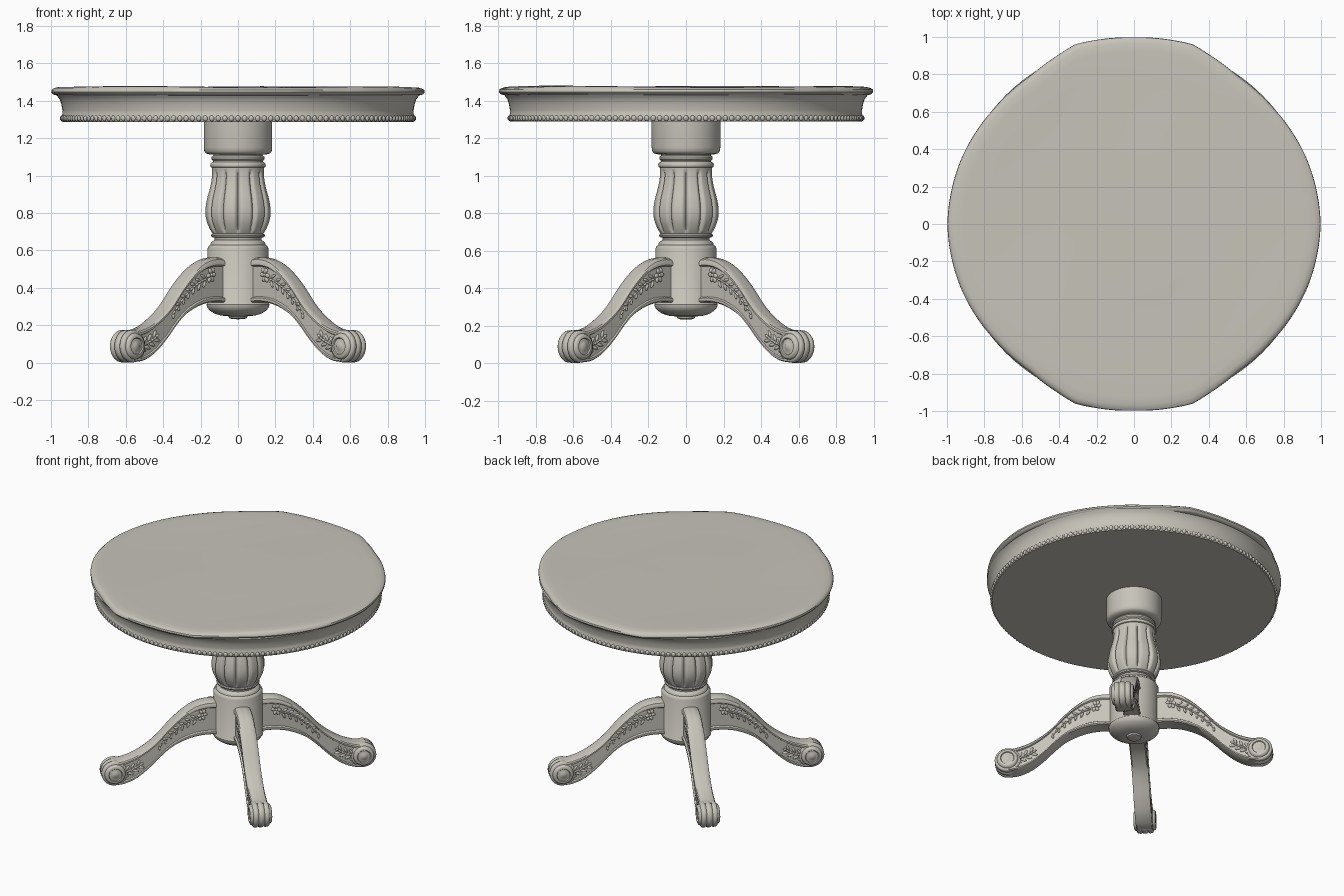
import bpy, bmesh, math
from mathutils import Matrix, Vector

if "Cube" in bpy.data.objects:
    bpy.data.objects.remove(bpy.data.objects["Cube"])

mat = bpy.data.materials.new("pale stone grey")
mat.diffuse_color = (0.57, 0.55, 0.49, 1)
mat.use_nodes = True
mat.node_tree.nodes["Principled BSDF"].inputs["Base Color"].default_value = mat.diffuse_color


def finish(name, bm, angle=40):
    bmesh.ops.remove_doubles(bm, verts=bm.verts, dist=1e-5)
    bmesh.ops.recalc_face_normals(bm, faces=bm.faces)
    me = bpy.data.meshes.new(name)
    bm.to_mesh(me)
    bm.free()
    me.materials.append(mat)
    me.shade_smooth()
    me.set_sharp_from_angle(angle=math.radians(angle))
    ob = bpy.data.objects.new(name, me)
    bpy.context.collection.objects.link(ob)
    return ob


def spline(pts, n):
    """Catmull-Rom through pts, n samples per span."""
    p = [Vector(q) for q in pts]
    p = [2 * p[0] - p[1]] + p + [2 * p[-1] - p[-2]]
    out = []
    for i in range(1, len(p) - 2):
        a, b, c, d = p[i - 1:i + 3]
        for k in range(n):
            t = k / n
            out.append(0.5 * (2 * b + (c - a) * t + (2 * a - 5 * b + 4 * c - d) * t * t
                              + (3 * b - a - 3 * c + d) * t ** 3))
    return out + [p[-2]]


def at(curve, t):
    f = t * (len(curve) - 1)
    i = min(int(f), len(curve) - 2)
    return curve[i].lerp(curve[i + 1], f - i)


def skin(bm, rows, closed=True):
    vs = [[bm.verts.new(c) for c in row] for row in rows]
    n = len(vs[0])
    for a, b in zip(vs, vs[1:]):
        for j in range(n if closed else n - 1):
            bm.faces.new((a[j], a[(j + 1) % n], b[(j + 1) % n], b[j]))
    return vs


def lathe(name, profile, segs, shape=lambda r, z, a: (r, z), angle=40):
    bm = bmesh.new()
    rows = []
    for r, z in profile:
        row = []
        for k in range(segs):
            a = 2 * math.pi * k / segs
            rr, zz = shape(r, z, a)
            row.append((rr * math.cos(a), rr * math.sin(a), zz))
        rows.append(row)
    skin(bm, rows)
    return finish(name, bm, angle)


def blob(bm, matrix, sub=2):
    bmesh.ops.create_icosphere(bm, subdivisions=sub, radius=1, matrix=matrix)


# Table top: slightly uneven round outline with a gently wavy surface
OUTLINE = [(0, 1.0), (20, .99), (40, .972), (55, .968), (65, .99), (72, 1.013), (79, 1.006), (90, 1.0)]


def uneven(r, z, a):
    d = math.degrees(math.atan2(abs(math.sin(a)), abs(math.cos(a))))
    for (d0, f0), (d1, f1) in zip(OUTLINE, OUTLINE[1:]):
        if d <= d1 + 1e-6:
            f = f0 + (f1 - f0) * (d - d0) / (d1 - d0)
            break
    x, y = r * math.cos(a), r * math.sin(a)
    wave = .004 * math.sin(4 * x + 1) * math.cos(3 * y - .5) if z > 1.46 and r > 0 else 0
    return r * f, z + wave


lathe("table_top", [(0, 1.474), (.2, 1.474), (.4, 1.474), (.6, 1.474), (.8, 1.475), (.92, 1.476),
                    (.965, 1.474), (.985, 1.468), (.996, 1.458), (.998, 1.446), (.99, 1.435),
                    (.975, 1.43), (.94, 1.428), (0, 1.428)], 160, uneven)

# Apron with a hollow face and closed underside
lathe("apron", [(.93, 1.44), (.972, 1.432), (.962, 1.42), (.952, 1.405), (.944, 1.38), (.939, 1.35),
                (.938, 1.33), (.944, 1.318), (.942, 1.296), (.938, 1.288), (0, 1.288)], 128)

# Beaded rim along the lower apron edge
bm = bmesh.new()
for k in range(168):
    a = 2 * math.pi * k / 168
    blob(bm, Matrix.Rotation(a, 4, 'Z') @ Matrix.Translation((.941, 0, 1.306))
         @ Matrix.Diagonal((.011, .014, .016, 1)))
finish("apron_beads", bm, 60)

# Column: collar, rings, fluted vase, rings, post
lathe("column_collar", [(0, 1.30), (.183, 1.30), (.183, 1.15), (.18, 1.13), (.17, 1.118), (.145, 1.112),
                        (0, 1.112)], 64)
lathe("upper_rings", [(0, 1.12), (.132, 1.12), (.132, 1.108), (.142, 1.10), (.142, 1.088), (.134, 1.08),
                      (.134, 1.074), (.146, 1.066), (.149, 1.056), (.146, 1.046), (.136, 1.04), (0, 1.04)], 64)


def flutes(r, z, a):
    u = abs((a * 12 / (2 * math.pi)) % 1 - .5) * 2
    groove = max(0, (u - .55) / .45) ** 1.5
    fade = max(0, min(1, (1.035 - z) / .03, (z - .69) / .03))
    return r * (1 - .11 * groove * fade), z


lathe("fluted_vase", spline([(.14, 1.045), (.139, 1.02), (.142, .98), (.152, .93), (.168, .87), (.176, .81),
                             (.17, .76), (.152, .715), (.134, .685), (.13, .67)], 4), 192, flutes, 60)
lathe("lower_rings", [(.128, .70), (.130, .692), (.141, .688), (.144, .68), (.141, .672), (.126, .668),
                      (.124, .655), (.138, .648), (.146, .638), (.148, .628), (.146, .618), (0, .618)], 64)
lathe("post", [(0, .63), (.148, .63), (.158, .622), (.163, .61), (.163, .318), (.168, .312), (.166, .298),
               (.152, .28), (.125, .262), (.09, .252), (.05, .248), (.046, .238), (.03, .233), (0, .232)], 64)

# Leg: an S-shaped blade with a recessed side panel and rounded back
upper = spline([(.10, .555), (.2, .563), (.28, .547), (.36, .50), (.45, .42), (.56, .30), (.68, .217), (.78, .18),
                (.85, .174)], 5)
lower = spline([(.10, .318), (.22, .325), (.33, .308), (.44, .26), (.52, .195), (.60, .115), (.68, .05),
                (.76, .013), (.83, .004)], 5)
SECTION = [(0, 0), (.048, 0), (.055, .03), (.055, .09), (.044, .12), (.044, .8), (.055, .83), (.055, .9),
           (.049, .95), (.03, .985), (.012, 1.0), (0, .99)]
ring = SECTION + [(-w, s) for w, s in SECTION[-2:0:-1]]


def leg_point(t, s, w):
    p = at(lower, t).lerp(at(upper, t), s)
    return Vector((p.x, w, p.y))


bm = bmesh.new()
N = 44
vs = skin(bm, [[leg_point(i / N, s, w) for w, s in ring] for i in range(N + 1)])
bm.faces.new(vs[0])
bm.faces.new(vs[-1])
leg = finish("leg", bm, 35)

# Foot: scroll turned about a sideways axis, with toe grooves
half = [(0, .088), (.012, .087), (.02, .08), (.028, .087), (.045, .086), (.053, .08), (.055, .07),
        (.066, .066), (.073, .056), (.073, .046), (.066, .042), (.066, .026), (.072, .018), (.074, 0)]
prof = [(-w, r) for w, r in half[:0:-1]] + half
bm = bmesh.new()
skin(bm, [[(.835 + r * math.cos(2 * math.pi * k / 40), w, .088 + r * math.sin(2 * math.pi * k / 40))
           for k in range(40)] for w, r in prof])
foot = finish("foot_scroll", bm, 45)

# Carved vine, leaves and flowers on both leg sides
bm = bmesh.new()


def carve(t, s, side, length, width, turn, depth=.009):
    p = leg_point(t, s, side * .045)
    d = leg_point(min(1, t + .02), s, 0) - leg_point(t - .02, s, 0)
    a = math.atan2(d.z, d.x) + turn
    blob(bm, Matrix.Translation(p) @ Matrix.Rotation(-a, 4, 'Y') @ Matrix.Diagonal((length, depth, width, 1)))


for side in (-1, 1):
    for k in range(6):                                  # flower beside the post
        a = k * math.pi / 3
        carve(.18 + .026 * math.cos(a), .62 + .11 * math.sin(a), side, .016, .012, a)
    carve(.18, .62, side, .011, .011, 0, .013)
    for i in range(13):                                 # trailing leaves
        t = .24 + i * .027
        up = 1 if i % 2 else -1
        carve(t, .56 + .1 * up, side, .021 - .0006 * i, .008, up * .8)
        carve(t, .56, side, .015, .006, 0, .007)
    for i in range(7):                                  # leaves above the foot
        t = .72 + i * .025
        up = 1 if i % 2 else -1
        carve(t, .47 + .14 * up, side, .022, .009, -up * .7)
        carve(t, .47, side, .016, .007, 0)
carving = finish("leg_carving", bm, 60)

# Repeat the leg set on the four diagonals
for part in (leg, foot, carving):
    base = part.name
    part.rotation_euler.z = math.radians(45)
    part.name = base + "_1"
    for k in range(1, 4):
        copy = part.copy()
        copy.name = f"{base}_{k + 1}"
        copy.rotation_euler.z = math.radians(45 + 90 * k)
        bpy.context.collection.objects.link(copy)
